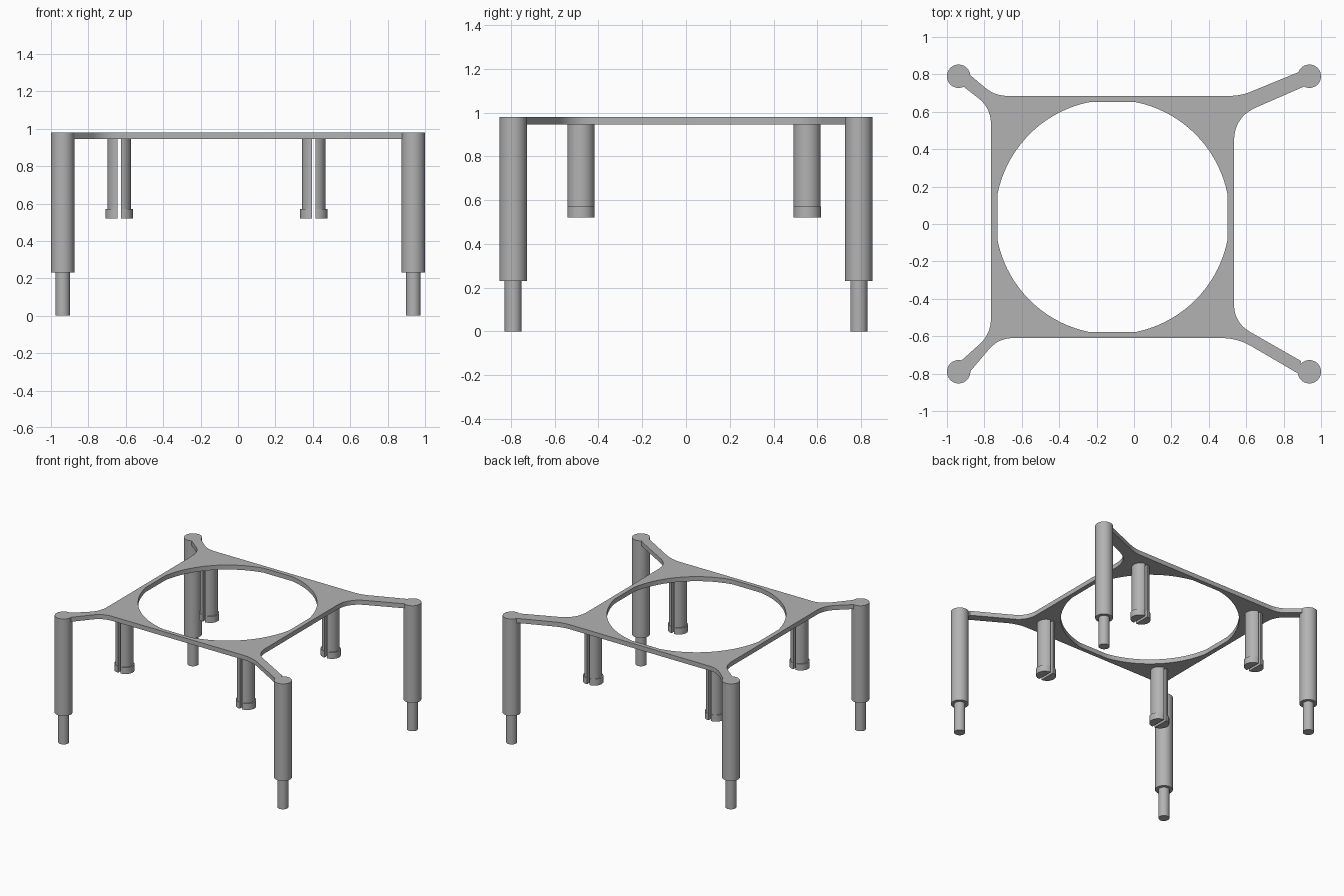
import bpy, bmesh
from math import sin, cos, pi, acos
from mathutils import Vector

if "Cube" in bpy.data.objects:
    bpy.data.objects.remove(bpy.data.objects["Cube"])

grey = bpy.data.materials.new("mid grey plastic")
grey.use_nodes = True
shade = (0.45, 0.45, 0.45, 1)
grey.diffuse_color = shade
grey.node_tree.nodes["Principled BSDF"].inputs["Base Color"].default_value = shade

TOP, UNDER = 0.98, 0.945
CX, CY = -0.115, 0.037          # centre of the square plate


def finish(ob):
    ob.data.materials.clear()
    ob.data.materials.append(grey)
    bpy.ops.object.select_all(action='DESELECT')
    ob.select_set(True)
    bpy.context.view_layer.objects.active = ob
    bpy.ops.object.shade_smooth_by_angle(angle=pi / 6)


def arc(cx, cy, r, a0, a1, n):
    return [(cx + r * cos(a0 + (a1 - a0) * i / n),
             cy + r * sin(a0 + (a1 - a0) * i / n)) for i in range(n + 1)]


def prism(name, sections):
    """Join upright prisms, each given as (outline, bottom, top)."""
    bm = bmesh.new()
    for pts, z0, z1 in sections:
        low = [bm.verts.new((x, y, z0)) for x, y in pts]
        high = [bm.verts.new((x, y, z1)) for x, y in pts]
        bm.faces.new(low[::-1])
        bm.faces.new(high)
        for i in range(len(pts)):
            j = (i + 1) % len(pts)
            bm.faces.new((low[i], low[j], high[j], high[i]))
    bmesh.ops.recalc_face_normals(bm, faces=bm.faces)
    me = bpy.data.meshes.new(name)
    bm.to_mesh(me)
    bm.free()
    ob = bpy.data.objects.new(name, me)
    bpy.context.collection.objects.link(ob)
    finish(ob)


def fillet(prev, p, nxt, t, n=10):
    """Round the corner p, starting t away from it on both sides."""
    p = Vector(p)
    a = p + (Vector(prev) - p).normalized() * t
    b = p + (Vector(nxt) - p).normalized() * t
    return [a * (1 - s) ** 2 + p * 2 * s * (1 - s) + b * s * s
            for s in (i / n for i in range(n + 1))]


# Plate outline, anticlockwise: each arm is (corner, size, leg end, leg end, corner, size)
arms = [
    ((-0.765, -0.589), 0.085, (-0.912, -0.72), (-0.872, -0.784), (-0.725, -0.61), 0.08),
    ((0.553, -0.61), 0.085, (0.87, -0.795), (0.88, -0.725), (0.535, -0.528), 0.10),
    ((0.535, 0.572), 0.13, (0.91, 0.735), (0.875, 0.81), (0.57, 0.685), 0.06),
    ((-0.745, 0.685), 0.07, (-0.88, 0.80), (-0.912, 0.735), (-0.765, 0.62), 0.085),
]
outline = []
for i, (c1, t1, e1, e2, c2, t2) in enumerate(arms):
    before, after = arms[i - 1][4], arms[(i + 1) % 4][0]
    outline += fillet(before, c1, e1, t1)
    for e, c in ((e1, c1), (e2, c2)):       # run the arm slightly into the leg
        e, c = Vector(e), Vector(c)
        outline.append(e + (e - c).normalized() * 0.015)
    outline += fillet(e2, c2, after, t2)

# Round opening, flattened where it nears the four sides
flat = 0.615
hole = [(CX + max(-flat, min(flat, x)), CY + max(-flat, min(flat, y)))
        for x, y in arc(0, 0, 0.627, 0, 2 * pi, 96)[:-1]]

cu = bpy.data.curves.new("plate", 'CURVE')
cu.dimensions = '2D'
cu.fill_mode = 'BOTH'
cu.extrude = (TOP - UNDER) / 2
for pts in (outline, hole):
    sp = cu.splines.new('POLY')
    sp.points.add(len(pts) - 1)
    for pt, (x, y) in zip(sp.points, pts):
        pt.co = (x, y, 0, 1)
    sp.use_cyclic_u = True
plate = bpy.data.objects.new("plate", cu)
plate.location.z = (TOP + UNDER) / 2
bpy.context.collection.objects.link(plate)
bpy.ops.object.select_all(action='DESELECT')
plate.select_set(True)
bpy.context.view_layer.objects.active = plate
bpy.ops.object.convert(target='MESH')
finish(bpy.context.view_layer.objects.active)

R, GAP = 0.0625, 0.01
for sx, side in ((-1, "right"), (1, "left")):
    for sy, end in ((-1, "front"), (1, "back")):
        # Stepped corner leg
        x, y = sx * 0.9375, sy * 0.79
        prism(f"{end}_{side}_leg", [
            (arc(x, y, R, 0, 2 * pi, 48)[:-1], 0.23, TOP),
            (arc(x, y, 0.039, 0, 2 * pi, 40)[:-1], 0, 0.23)])
        # Split snap pin with a lip on each half
        x, y = CX + sx * 0.52, CY + sy * 0.517
        a = acos(GAP / R)
        halves = []
        for turn, shift in ((0, GAP), (pi, -GAP)):
            halves.append((arc(x, y, R, turn - a, turn + a, 24), 0.57, UNDER))
            halves.append((arc(x + shift, y, R, turn - pi / 2, turn + pi / 2, 24), 0.52, 0.57))
        prism(f"{end}_{side}_snap_pin", halves)
